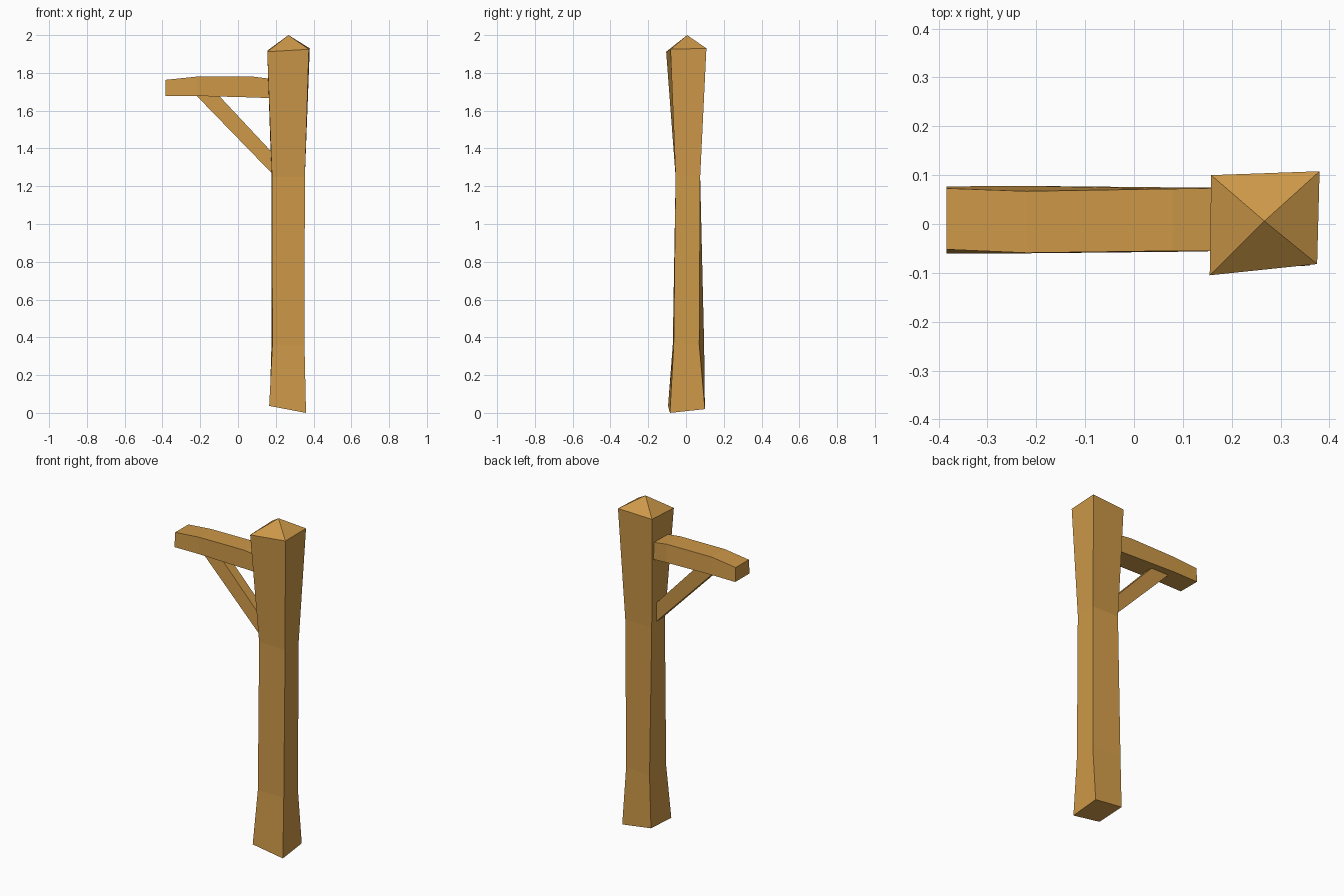
import bpy

wood = bpy.data.materials.new("warm_wood")
wood.diffuse_color = (0.61, 0.315, 0.065, 1)


def loft(name, rings, tip=None):
    """Skin four-sided rings; cap the start, and cap the end or close it to a tip."""
    verts = [p for ring in rings for p in ring]
    faces = [(3, 2, 1, 0)]
    for r in range(len(rings) - 1):
        a = r * 4
        for i in range(4):
            j = (i + 1) % 4
            faces.append((a + i, a + j, a + 4 + j, a + 4 + i))
    last = len(verts) - 4
    if tip:
        verts.append(tip)
        faces += [(last + i, last + (i + 1) % 4, last + 4) for i in range(4)]
    else:
        faces.append((last, last + 1, last + 2, last + 3))
    mesh = bpy.data.meshes.new(name)
    mesh.from_pydata(verts, [], faces)
    mesh.materials.append(wood)
    obj = bpy.data.objects.new(name, mesh)
    bpy.context.collection.objects.link(obj)
    return obj


# Post: uneven hewn timber, pinched in the middle, with a pointed top
# Corner order: front left, front right, back right, back left
loft("post", [
    [(0.165, -0.095, 0.037), (0.36, -0.085, 0.0), (0.357, 0.10, 0.02), (0.168, 0.095, 0.045)],
    [(0.182, -0.07, 0.36), (0.352, -0.065, 0.36), (0.352, 0.07, 0.36), (0.177, 0.096, 0.36)],
    [(0.180, -0.055, 1.25), (0.354, -0.055, 1.25), (0.354, 0.075, 1.25), (0.177, 0.075, 1.25)],
    [(0.155, -0.105, 1.912), (0.375, -0.082, 1.925), (0.38, 0.108, 1.93), (0.158, 0.10, 1.92)],
], tip=(0.267, 0.006, 2.0))

# Arm: x, bottom z, top z, bottom and top y extents per station
stations = [
    (-0.384, 1.677, 1.763, (-0.06, 0.077), (-0.052, 0.073)),
    (-0.22, 1.678, 1.78, (-0.06, 0.078), (-0.059, 0.067)),
    (0.08, 1.67, 1.78, (-0.057, 0.075), (-0.055, 0.072)),
    (0.20, 1.665, 1.765, (-0.055, 0.075), (-0.055, 0.074)),
]
# Ring order runs counter-clockwise seen from +x
loft("arm", [[(x, b[0], zb), (x, b[1], zb), (x, t[1], zt), (x, t[0], zt)]
             for x, zb, zt, b, t in stations])

# Diagonal brace under the arm, both ends sunk into the timber
loft("brace", [
    [(-0.24, -0.03, 1.70), (-0.24, 0.03, 1.70), (-0.12, 0.034, 1.70), (-0.12, -0.026, 1.70)],
    [(0.20, -0.03, 1.247), (0.20, 0.03, 1.247), (0.20, 0.034, 1.358), (0.20, -0.026, 1.358)],
])
